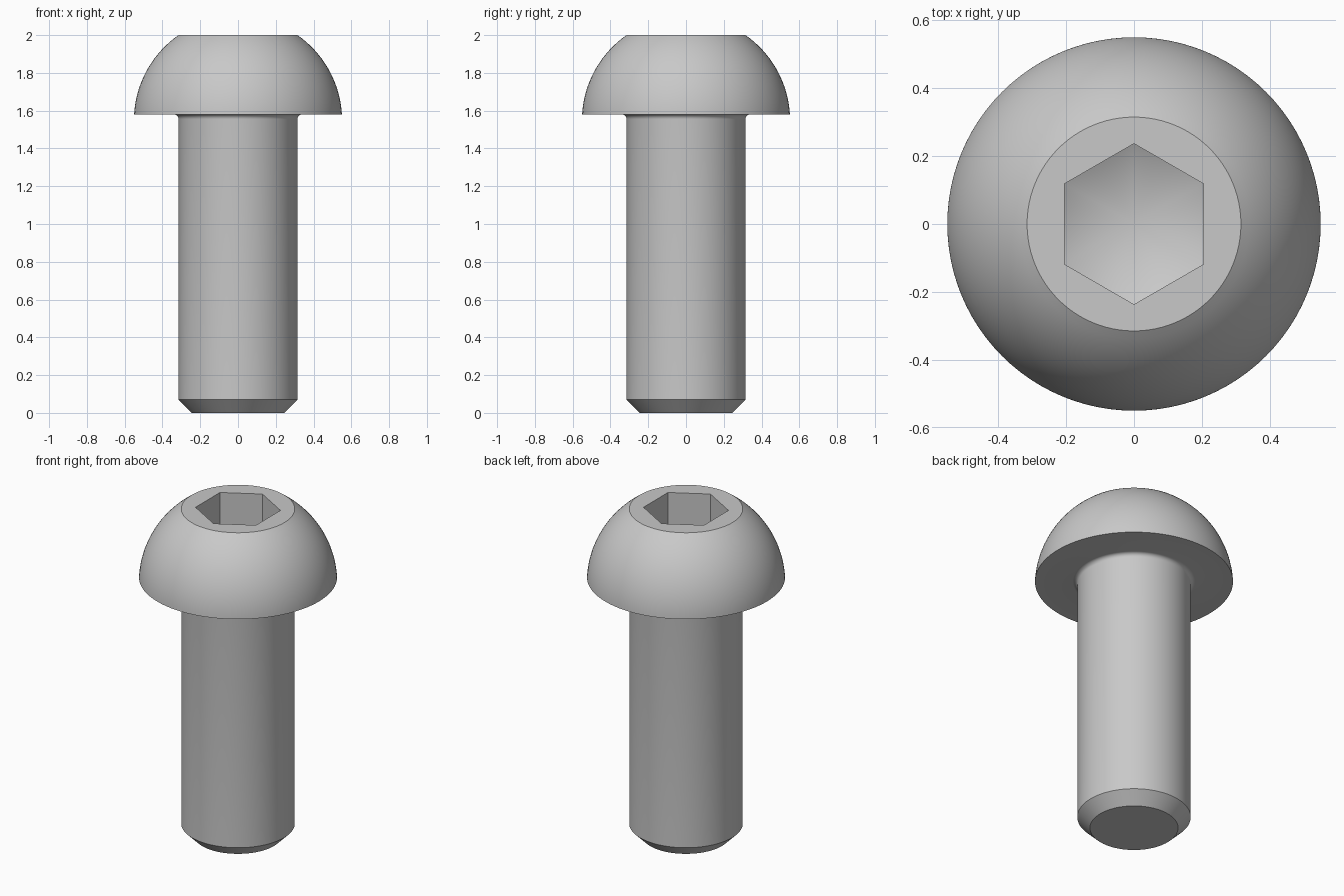
import bpy, bmesh
from math import pi, cos, sin, sqrt, radians

if "Cube" in bpy.data.objects:
    bpy.data.objects.remove(bpy.data.objects["Cube"])

SEGMENTS = 96            # divisible by 6, so hexagon corners land on vertices
SHANK_R, HEAD_R, TOP_R = 0.315, 0.55, 0.315
HEAD_Z, TOP_Z = 1.58, 2.0
CHAMFER, FILLET = 0.07, 0.025
APOTHEM, SOCKET_Z, CONE_SLOPE = 0.205, 1.75, 0.5

steel = bpy.data.materials.new("steel_grey")
steel.use_nodes = True
colour = (0.58, 0.58, 0.58, 1)
steel.diffuse_color = colour
steel.node_tree.nodes["Principled BSDF"].inputs["Base Color"].default_value = colour

bm = bmesh.new()
angles = [2 * pi * i / SEGMENTS for i in range(SEGMENTS)]


def ring(r, z):
    return [bm.verts.new((r * cos(a), r * sin(a), z)) for a in angles]


def hex_ring(height):
    """Hexagon with flats facing +-x; height is a function of radius."""
    verts = []
    for a in angles:
        r = APOTHEM / cos((a + pi / 6) % (pi / 3) - pi / 6)
        verts.append(bm.verts.new((r * cos(a), r * sin(a), height(r))))
    return verts


def bridge(lower, upper):
    for i in range(SEGMENTS):
        j = (i + 1) % SEGMENTS
        bm.faces.new((lower[i], lower[j], upper[j], upper[i]))


# Shank with chamfered tip
profile = [(SHANK_R - CHAMFER, 0), (SHANK_R, CHAMFER)]

# Fillet under the head
for i in range(7):
    t = pi / 2 * i / 6
    profile.append((SHANK_R + FILLET * (1 - cos(t)), HEAD_Z - FILLET * (1 - sin(t))))

# Domed head: arc about a centre on the axis
centre = (HEAD_Z + TOP_Z - (HEAD_R**2 - TOP_R**2) / (TOP_Z - HEAD_Z)) / 2
radius = sqrt(HEAD_R**2 + (HEAD_Z - centre)**2)
for i in range(25):
    z = HEAD_Z + (TOP_Z - HEAD_Z) * i / 24
    profile.append((sqrt(radius**2 - (z - centre)**2), z))

loops = [ring(r, z) for r, z in profile]

# Hexagonal socket with a conical floor
loops.append(hex_ring(lambda r: TOP_Z))
corner = APOTHEM / cos(pi / 6)
loops.append(hex_ring(lambda r: SOCKET_Z - CONE_SLOPE * (corner - r)))
for lower, upper in zip(loops, loops[1:]):
    bridge(lower, upper)
floor = loops[-1]
apex = bm.verts.new((0, 0, SOCKET_Z - CONE_SLOPE * corner))
for i in range(SEGMENTS):
    bm.faces.new((floor[i], floor[(i + 1) % SEGMENTS], apex))

# Flat end of the tip
bm.faces.new(list(reversed(loops[0])))
bmesh.ops.recalc_face_normals(bm, faces=bm.faces[:])

mesh = bpy.data.meshes.new("button_head_screw")
bm.to_mesh(mesh)
bm.free()
mesh.materials.append(steel)
screw = bpy.data.objects.new("button_head_screw", mesh)
bpy.context.collection.objects.link(screw)

bpy.ops.object.select_all(action="DESELECT")
screw.select_set(True)
bpy.context.view_layer.objects.active = screw
bpy.ops.object.shade_smooth_by_angle(angle=radians(30))
